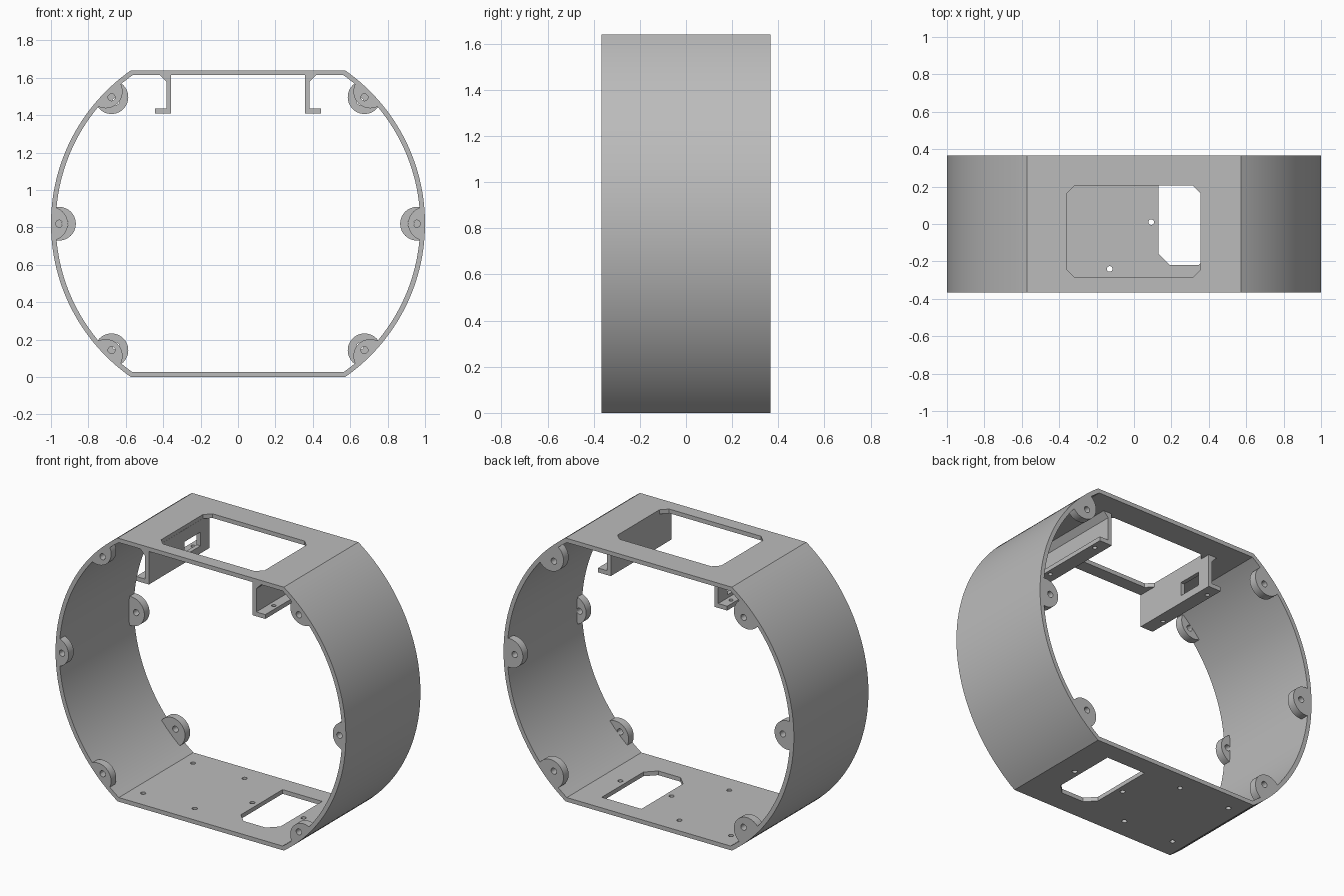
import bpy, bmesh, math

if "Cube" in bpy.data.objects:
    bpy.data.objects.remove(bpy.data.objects["Cube"], do_unlink=True)

R, MID, WALL, HALF = 1.0, 0.82, 0.026, 0.367

grey = bpy.data.materials.new("plain grey")
grey.use_nodes = True
grey.diffuse_color = (0.5, 0.5, 0.5, 1)
grey.node_tree.nodes["Principled BSDF"].inputs["Base Color"].default_value = (0.5, 0.5, 0.5, 1)

PLACE = {"x": lambda a, b, d: (d, a, b),
         "y": lambda a, b, d: (a, d, b),
         "z": lambda a, b, d: (a, b, d)}


def finish(name, bm):
    bmesh.ops.recalc_face_normals(bm, faces=bm.faces)
    mesh = bpy.data.meshes.new(name)
    bm.to_mesh(mesh)
    bm.free()
    mesh.materials.append(grey)
    ob = bpy.data.objects.new(name, mesh)
    bpy.context.collection.objects.link(ob)
    return ob


def prism(name, pts, axis, lo, hi):
    """Extrude a 2D outline along an axis."""
    bm = bmesh.new()
    ends = [[bm.verts.new(PLACE[axis](a, b, d)) for a, b in pts] for d in (lo, hi)]
    for end in ends:
        bm.faces.new(end)
    for i in range(len(pts)):
        j = (i + 1) % len(pts)
        bm.faces.new((ends[0][i], ends[0][j], ends[1][j], ends[1][i]))
    return finish(name, bm)


def circle(cx, cy, r, n=24):
    return [(cx + r * math.cos(math.tau * i / n), cy + r * math.sin(math.tau * i / n))
            for i in range(n)]


def cut(ob, outline, axis, lo, hi):
    """Cut an outline through an object and drop the cutter."""
    cutter = prism("cutter", outline, axis, lo, hi)
    cutter.hide_render = True
    mod = ob.modifiers.new("cut", "BOOLEAN")
    mod.operation, mod.solver, mod.object = "DIFFERENCE", "EXACT", cutter
    bpy.context.view_layer.objects.active = ob
    bpy.ops.object.modifier_apply(modifier=mod.name)
    bpy.data.objects.remove(cutter, do_unlink=True)


def smooth(ob):
    bpy.ops.object.select_all(action="DESELECT")
    ob.select_set(True)
    bpy.context.view_layer.objects.active = ob
    bpy.ops.object.shade_smooth_by_angle(angle=math.radians(20))


# Shell: round band with flat roof and floor
def band(r, half_height, n=56):
    a = math.asin(half_height / r)
    right = [-a + 2 * a * i / n for i in range(n + 1)]
    return [(r * math.cos(t), MID + r * math.sin(t))
            for t in right + [t + math.pi for t in right]]


bm = bmesh.new()
loops = [[bm.verts.new((x, y, z)) for x, z in band(r, h)]
         for r, h, y in ((R, MID, -HALF), (R, MID, HALF),
                         (R - WALL, MID - WALL, HALF), (R - WALL, MID - WALL, -HALF))]
for k in range(4):
    a, b = loops[k], loops[(k + 1) % 4]
    for i in range(len(a)):
        j = (i + 1) % len(a)
        bm.faces.new((a[i], a[j], b[j], b[i]))
shell = finish("shell", bm)

# Roof opening with clipped corners
x0, x1, y0, y1, c = -0.358, 0.355, -0.285, 0.205, 0.04
cut(shell, [(x0 + c, y0), (x1 - c, y0), (x1, y0 + c), (x1, y1 - c),
            (x1 - c, y1), (x0 + c, y1), (x0, y1 - c), (x0, y0 + c)], "z", 1.5, 1.8)

# Floor opening with two clipped corners, and screw holes
x0, x1, y0, y1, c = 0.132, 0.405, -0.22, 0.25, 0.06
cut(shell, [(x0 + c, y0), (x1 - c, y0), (x1, y0 + c), (x1, y1),
            (x0, y1), (x0, y0 + c)], "z", -0.1, 0.1)
for x, y in ((-0.485, -0.24), (-0.485, 0.25), (-0.13, -0.24), (-0.13, 0.25),
             (0.092, 0.01), (0.445, 0.01)):
    cut(shell, circle(x, y, 0.015), "z", -0.1, 0.1)
smooth(shell)


# Screw lugs: discs trimmed to the shell, shallower at the front
def lug(name, angle, centre, hole, lo, hi):
    ca, sa = math.cos(angle), math.sin(angle)
    limit = R - WALL + 0.004
    pts = []
    for x, z in circle(centre * ca, centre * sa, 0.09, 48):
        s = min(1, limit / math.hypot(x, z))
        pts.append((x * s, MID + z * s))
    ob = prism(name, pts, "y", lo, hi)
    cut(ob, circle(hole * ca, MID + hole * sa, 0.019), "y", lo - 0.1, hi + 0.1)
    smooth(ob)


for i, deg in enumerate((-45, 0, 45, 135, 180, 225)):
    lug(f"front_lug_{i + 1}", math.radians(deg), 1.0, 0.956, -HALF, -HALF + 0.05)
    lug(f"back_lug_{i + 1}", math.radians(deg), 0.957, 0.924, HALF - 0.05, HALF)

# Hanging brackets: wall, foot and gusset under the roof
for side, name in ((1, "left_bracket"), (-1, "right_bracket")):
    profile = [(0.357, 1.408), (0.445, 1.408), (0.445, 1.435), (0.383, 1.435),
               (0.383, 1.58), (0.418, 1.616), (0.357, 1.616)]
    bracket = prism(name, [(side * x, z) for x, z in profile], "y", -HALF, 0.23)
    for y in (-0.24, 0.15):
        cut(bracket, circle(side * 0.415, y, 0.013), "z", 1.38, 1.46)
    if side < 0:
        # Window in the right bracket
        cut(bracket, [(-0.015, 1.455), (0.14, 1.455), (0.14, 1.54), (-0.015, 1.54)],
            "x", -0.41, -0.3)
    smooth(bracket)
